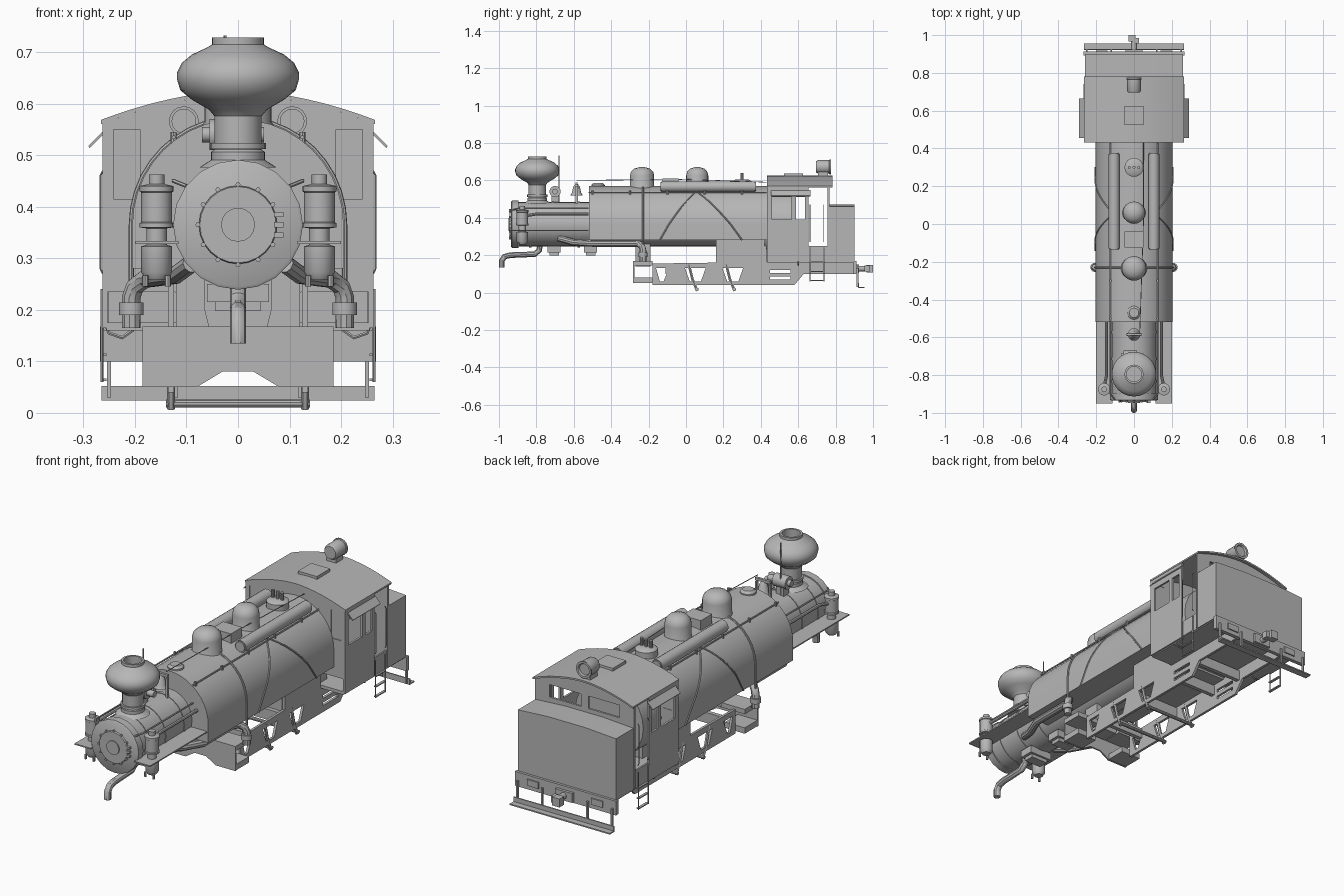
import bpy, bmesh, math
from mathutils import Matrix, Vector

if "Cube" in bpy.data.objects:
    bpy.data.objects.remove(bpy.data.objects["Cube"])

mat = bpy.data.materials.new("plain_grey")
mat.diffuse_color = (0.47, 0.47, 0.47, 1)
mat.use_nodes = True
mat.node_tree.nodes["Principled BSDF"].inputs["Base Color"].default_value = mat.diffuse_color
ROT = {'z': Matrix(), 'y': Matrix.Rotation(-math.pi / 2, 4, 'X'), 'x': Matrix.Rotation(math.pi / 2, 4, 'Y')}
PLANE = {'y': Matrix(((1, 0, 0, 0), (0, 0, -1, 0), (0, 1, 0, 0), (0, 0, 0, 1))),   # draw in x,z
         'x': Matrix(((0, 0, 1, 0), (1, 0, 0, 0), (0, 1, 0, 0), (0, 0, 0, 1)))}    # draw in y,z
SIDES = ((-1, "left"), (1, "right"))


def add(name, me):
    me.materials.clear()
    me.materials.append(mat)
    ob = bpy.data.objects.new(name, me)
    bpy.context.collection.objects.link(ob)
    return ob


def from_bm(name, bm):
    bmesh.ops.recalc_face_normals(bm, faces=bm.faces)
    me = bpy.data.meshes.new(name)
    bm.to_mesh(me)
    bm.free()
    return add(name, me)


def box(name, x0, x1, y0, y1, z0, z1):
    bm = bmesh.new()
    bmesh.ops.create_cube(bm, size=1)
    for v in bm.verts:
        v.co = Vector((x0 + (v.co.x + .5) * (x1 - x0), y0 + (v.co.y + .5) * (y1 - y0), z0 + (v.co.z + .5) * (z1 - z0)))
    return from_bm(name, bm)


def lathe(name, prof, origin, axis='z', n=24):
    """Spin (radius, height) points about an axis and cap both ends."""
    bm = bmesh.new()
    rings = [[bm.verts.new((r * math.cos(2 * math.pi * i / n), r * math.sin(2 * math.pi * i / n), h))
              for i in range(n)] for r, h in prof]
    for a, b in zip(rings, rings[1:]):
        for i in range(n):
            bm.faces.new((a[i], a[(i + 1) % n], b[(i + 1) % n], b[i]))
    bm.faces.new(rings[0])
    bm.faces.new(rings[-1])
    bm.transform(Matrix.Translation(origin) @ ROT[axis])
    return from_bm(name, bm)


def cyl(name, r, length, origin, axis='z', n=24):
    return lathe(name, [(r, 0), (r, length)], origin, axis, n)


def from_curve(name, cu, m=None):
    ob = bpy.data.objects.new(name, cu)
    bpy.context.collection.objects.link(ob)
    me = bpy.data.meshes.new_from_object(ob.evaluated_get(bpy.context.evaluated_depsgraph_get()))
    bpy.data.objects.remove(ob)
    if m:
        me.transform(m)
    return add(name, me)


def tube(name, pts, r, res=2):
    cu = bpy.data.curves.new(name, 'CURVE')
    cu.dimensions, cu.bevel_depth, cu.bevel_resolution, cu.use_fill_caps = '3D', r, res, True
    sp = cu.splines.new('POLY')
    sp.points.add(len(pts) - 1)
    for p, c in zip(sp.points, pts):
        p.co = (*c, 1)
    return from_curve(name, cu)


def plate(name, loops, t, at, normal):
    """Flat panel; the first loop is the outline, later loops are holes."""
    cu = bpy.data.curves.new(name, 'CURVE')
    cu.dimensions, cu.fill_mode, cu.extrude = '2D', 'BOTH', t / 2
    for loop in loops:
        sp = cu.splines.new('POLY')
        sp.points.add(len(loop) - 1)
        for p, c in zip(sp.points, loop):
            p.co = (c[0], c[1], 0, 1)
        sp.use_cyclic_u = True
    shift = Matrix.Translation((0, at, 0) if normal == 'y' else (at, 0, 0))
    return from_curve(name, cu, shift @ PLANE[normal])


def rect(a0, a1, z0, z1):
    return [(a0, z0), (a1, z0), (a1, z1), (a0, z1)]


def on_tank(y, deg, r=.206):
    a = math.radians(deg)
    return (r * math.cos(a), y, .365 + r * math.sin(a))


# boiler, smokebox front and door
cyl("boiler", .12, 1.47, (0, -.93, .365), 'y')
cyl("boiler_backhead", .18, .16, (0, .42, .365), 'y')
lathe("smokebox_front", [(.12, 0), (.126, .004), (.126, .04)], (0, -.935, .365), 'y', 20)
lathe("smokebox_door", [(.074, 0), (.076, .003), (.076, .015)], (0, -.943, .365), 'y')
cyl("door_hatch", .033, .01, (0, -.948, .365), 'y', 16)
for i in range(12):
    a = i * math.pi / 6
    cyl("door_bolt", .005, .012, (.078 * math.cos(a), -.946, .365 + .078 * math.sin(a)), 'y', 6)
for z in (.345, .365, .385):
    box("door_hinge", .07, .088, -.947, -.93, z - .005, z + .005)
for y in (-.84, -.72, -.58):
    cyl("boiler_band", .123, .014, (0, y, .365), 'y')

# saddle tank with straps
arch = [(.205 * math.cos(math.pi * i / 20), .365 + .205 * math.sin(math.pi * i / 20)) for i in range(21)]
plate("saddle_tank", [[(-.205, .28), (.205, .28)] + arch], .95, -.043, 'y')
tube("tank_strap", [(.207, -.23, .25)] + [on_tank(-.23, d, .207) for d in range(0, 181, 9)] + [(-.207, -.23, .25)], .005)
for s, side in SIDES:
    for y1 in (-.14, .3):
        pts = [on_tank(.055 + (y1 - .055) * t / 8 * .75, 58 * (1 - t / 8)) for t in range(9)] + [(.206, y1, .28)]
        tube(f"{side}_diagonal_pipe", [(s * x, y, z) for x, y, z in pts], .004, 1)
    tube(f"{side}_tank_rail", [(s * .125, -.52, .535), (s * .125, .43, .535)], .004, 1)
    for y in (-.5, -.3, -.1, .1, .3):
        cyl(f"{side}_rail_knob", .006, .02, (s * .125, y, .525), 'z', 8)
    # air reservoirs beside the domes
    cyl(f"{side}_air_reservoir", .029, .5, (s * .105, -.13, .566), 'y', 16)
    cyl(f"{side}_reservoir_cap", .024, .51, (s * .105, -.135, .566), 'y', 16)

# smokestack
lathe("smokestack", [(.075, 0), (.052, .015), (.052, .03), (.046, .035), (.046, .1), (.056, .112), (.09, .132),
                     (.112, .15), (.118, .17), (.118, .185), (.109, .203), (.09, .219), (.06, .233), (.05, .239),
                     (.05, .252), (.04, .252), (.04, .21)], (0, -.795, .476), n=32)
cyl("stack_flange", .054, .012, (0, -.795, .512), n=24)
tube("whistle_pole", [(-.025, -.68, .46), (-.025, -.68, .732)], .003, 1)

# domes, valves, hatches and bell
for name, y, r in (("front_dome", -.235, .065), ("rear_dome", .06, .059)):
    lathe(name, [(r + .008, 0), (r, .015), (r, .075), (r * .92, .095), (r * .65, .112), (r * .25, .12)], (0, y, .55))
box("sand_box", -.05, .05, -.125, -.04, .55, .61)
lathe("valve_base", [(.05, 0), (.05, .035), (.035, .045)], (0, .3, .56))
for x in (-.025, 0, .025):
    cyl("safety_valve", .008, .05, (x, .3, .59), n=10)
lathe("tank_filler", [(.036, 0), (.036, .015), (.025, .025)], (0, -.47, .56), n=16)
lathe("bell", [(.033, 0), (.024, .015), (.018, .045), (.006, .06)], (0, -.585, .52), n=16)
for x in (-.036, .036):
    box("bell_stand", x - .004, x + .004, -.592, -.578, .47, .57)
box("bell_yoke", -.04, .04, -.591, -.579, .575, .588)
cyl("generator", .03, .07, (-.055, -.7, .54), 'x', 16)
cyl("generator_shaft", .015, .12, (-.07, -.7, .54), 'x', 12)
box("generator_stand", -.04, .0, -.72, -.68, .46, .52)
tube("bell_cord", [(.03, -.585, .6), (.05, 0, .605), (.05, .43, .59)], .002, 1)

for s, side in SIDES:
    # front walkway and air pumps
    box(f"{side}_walkway", s * .115, s * .2, -.95, -.52, .328, .334)
    lathe(f"{side}_air_pump", [(.02, 0), (.03, .015), (.03, .065), (.02, .068), (.02, .1), (.033, .102), (.033, .11),
                               (.03, .112), (.03, .17), (.033, .172), (.033, .182), (.015, .186), (.015, .205)],
          (s * .158, -.875, .258), n=16)
    for dx in (-.022, .022):
        cyl(f"{side}_pump_bolt", .006, .022, (s * .158 + dx, -.895, .245), n=8)
    # boiler rails and pipes
    tube(f"{side}_boiler_rail", [(s * .1, -.93, .44), (s * .125, -.9, .45), (s * .125, -.52, .45)], .004, 1)
    tube(f"{side}_boiler_pipe", [(s * .158, -.86, .41), (s * .145, -.8, .42), (s * .145, -.52, .42)], .008)
    # steam pipe with elbow to cylinder
    tube(f"{side}_steam_pipe", [(s * .09, -.68, .29), (s * .12, -.6, .268), (s * .165, -.5, .262), (s * .165, -.28, .262),
                               (s * .18, -.25, .26), (s * .2, -.235, .245), (s * .207, -.23, .225), (s * .207, -.23, .165)], .018, 3)
    cyl(f"{side}_pipe_flange", .024, .024, (s * .207, -.23, .19), n=16)
    # cylinder casing shelves
    box(f"{side}_casing_shelf", s * .08, s * .185, -.28, -.18, .052, .08)
    box(f"{side}_casing_top", s * .06, s * .185, -.28, -.18, .145, .168)
    # main frame with openings
    holes = [[(c - .055, .13), (c - .03, .06), (c + .03, .06), (c + .055, .13)] for c in (.05, .25)]
    holes += [[(-.14, .06), (-.12, .06), (-.09, .13), (-.16, .13)], rect(.45, .56, .07, .085), rect(.45, .56, .105, .12)]
    plate(f"{side}_main_frame", [[(-.18, .04), (.58, .04), (.63, .1), (.9, .1), (.9, .165), (.43, .165), (.43, .28),
                                  (.16, .28), (.16, .16), (-.18, .155)]] + holes, .012, s * .13, 'x')
    for y in (.05, .25):
        tube(f"{side}_brake_hanger", [(s * .13, y - .035, .15), (s * .13, y - .015, .07), (s * .13, y + .01, .008)], .008, 1)
for y in (.06, .26):
    cyl("brake_cross_bar", .008, .28, (-.14, y, .018), 'x', 10)
for y in (-.1, .15, .42, .6):
    box("frame_stay", -.13, .13, y - .01, y + .01, .1, .15)
box("firebox", -.12, .12, .16, .5, .15, .3)
plate("cylinder_casing", [[(-.185, .05), (-.08, .05), (-.03, .08), (.03, .08), (.08, .05), (.185, .05), (.185, .168),
                           (-.185, .168)]], .008, -.28, 'y')
plate("cylinder_saddle", [[(-.05, .14), (.05, .14), (.065, .2), (.065, .26), (-.065, .26), (-.065, .2)]], .08, -.23, 'y')

# blow-off pipe under smokebox and boiler clamps
tube("drain_pipe", [(0, -.78, .26), (0, -.785, .225), (0, -.81, .205), (0, -.94, .2), (0, -.97, .192), (0, -.985, .17),
                    (0, -.985, .135)], .016, 3)
for y in (-.705, -.51):
    box("boiler_clamp", -.06, .06, y - .035, y + .035, .215, .25)
    box("clamp_foot", -.045, .045, y - .025, y + .025, .198, .216)

# cab walls
def roof_z(x):
    return .617 - .055 * (abs(x) / .262) ** 1.8
top = [(.262 * i / 8, roof_z(.262 * i / 8)) for i in range(8, -9, -1)]
win = [rect(.19, .242, .415, .55), rect(-.242, -.19, .415, .55)]
plate("cab_front_wall", [[(-.262, .235), (.262, .235)] + top] + win, .01, .438, 'y')
plate("cab_rear_wall", [[(-.262, .17), (.262, .17)] + top] + [rect(-.185, -.02, .49, .55), rect(.02, .185, .49, .55)],
      .01, .762, 'y')
for s, side in SIDES:
    box(f"{side}_front_window", s * .188, s * .244, .437, .441, .413, .552)
    plate(f"{side}_cab_side", [rect(.433, .655, .165, .565), rect(.46, .565, .39, .51), rect(.588, .636, .39, .51)],
          .01, s * .258, 'x')
    box(f"{side}_door_panel", s * .25, s * .258, .655, .765, .165, .25)
    plate(f"{side}_awning", [[(s * .26, .549), (s * .29, .518), (s * .288, .514), (s * .258, .543)]], .21, .56, 'y')
    # cab ladder and hand rails
    for y in (.663, .737):
        tube(f"{side}_ladder_rail", [(s * .264, y, .24), (s * .264, y, .06)], .003, 1)
        tube(f"{side}_door_grab", [(s * .262, y, .27), (s * .267, y, .28), (s * .267, y, .46), (s * .262, y, .47)], .002, 1)
    for z in (.062, .11, .16):
        box(f"{side}_ladder_rung", s * .255, s * .267, .663, .737, z, z + .005)
    tube(f"{side}_hose", [(s * .26, .6, .18), (s * .25, .6, .155), (s * .225, .6, .146), (s * .205, .6, .16),
                          (s * .2, .6, .2)], .004, 1)
roof = [(.266 * i / 8, roof_z(.266 * i / 8) + .008) for i in range(8, -9, -1)]
plate("cab_roof", [roof + [(x, z - .008) for x, z in reversed(roof)]], .35, .607, 'y')
box("roof_hatch", -.05, .05, .525, .625, .615, .636)
box("cab_floor", -.255, .255, .433, .9, .16, .175)

# rear headlight
lathe("rear_headlight", [(.03, 0), (.036, .01), (.036, .07), (.04, .072), (.04, .08), (.03, .08), (.026, .072)],
      (0, .695, .672), 'y', 20)
box("headlight_stand", -.025, .025, .705, .76, .6, .645)

# rear tank, beam, coupler and footboard
plate("rear_tank", [[(-.26, .165), (.26, .165), (.26, .46), (.1, .47), (-.1, .47), (-.26, .46)]], .132, .834, 'y')
box("rear_beam", -.268, .268, .893, .912, .1, .168)
box("coupler_pocket", -.045, .045, .91, .925, .105, .15)
cyl("coupler_shank", .015, .06, (0, .915, .128), 'y', 12)
box("coupler_jaw", -.03, .008, .965, 1.0, .108, .148)
box("coupler_knuckle", .008, .026, .955, .985, .112, .144)
for x in (-.17, .17):
    box("beam_step_pocket", x - .03, x + .03, .91, .918, .12, .15)
box("rear_footboard", -.265, .265, .92, .955, .024, .03)
box("footboard_riser", -.265, .265, .92, .926, .024, .052)
for x in (-.25, -.12, .12, .25):
    box("footboard_hanger", x - .004, x + .004, .912, .921, .03, .13)

# smooth round parts, keep edges sharp
bpy.ops.object.select_all(action='SELECT')
bpy.context.view_layer.objects.active = bpy.context.selected_objects[0]
bpy.ops.object.shade_smooth_by_angle(angle=math.radians(35))
